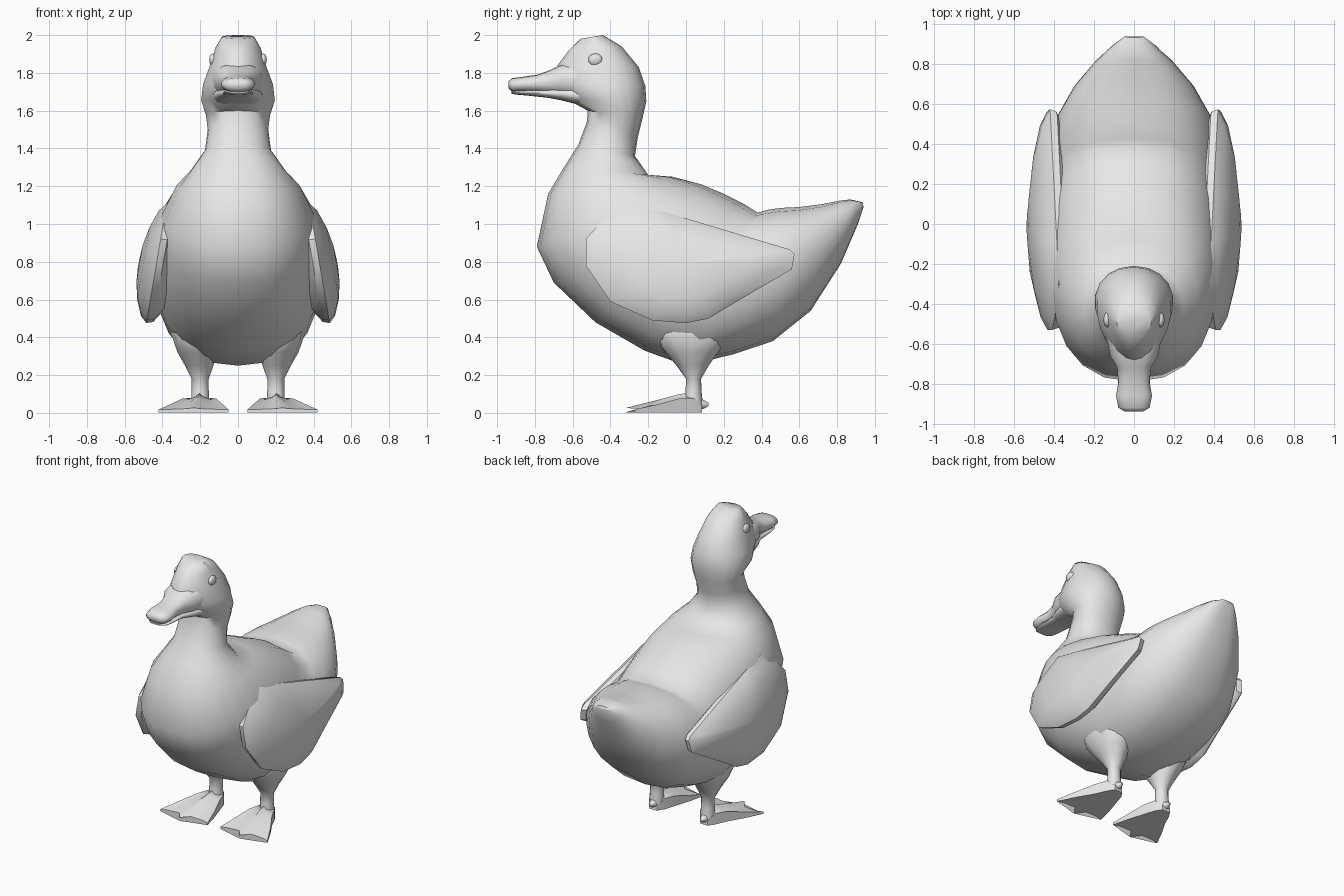
import bpy, bmesh, math
from mathutils import Vector

cube = bpy.data.objects.get("Cube")
if cube:
    bpy.data.objects.remove(cube, do_unlink=True)

GREY = (0.8, 0.8, 0.8, 1)
plain = bpy.data.materials.new("plain_grey")
plain.use_nodes = True
plain.diffuse_color = GREY
plain.node_tree.nodes["Principled BSDF"].inputs["Base Color"].default_value = GREY


def finish(name, bm, mirrored=False, angle=50):
    """Turn a bmesh into a smooth shaded object, optionally mirrored over x."""
    bmesh.ops.recalc_face_normals(bm, faces=bm.faces)
    mesh = bpy.data.meshes.new(name)
    bm.to_mesh(mesh)
    bm.free()
    mesh.materials.append(plain)
    obj = bpy.data.objects.new(name, mesh)
    bpy.context.collection.objects.link(obj)
    bpy.ops.object.select_all(action='DESELECT')
    obj.select_set(True)
    bpy.context.view_layer.objects.active = obj
    bpy.ops.object.shade_smooth_by_angle(angle=math.radians(angle))
    if mirrored:
        obj.modifiers.new("mirror", 'MIRROR')


def loft(name, rings, mirrored=False, angle=50):
    """Skin a list of closed rings and cap both ends."""
    bm = bmesh.new()
    loops = [[bm.verts.new(p) for p in ring] for ring in rings]
    n = len(loops[0])
    for a, b in zip(loops, loops[1:]):
        for i in range(n):
            j = (i + 1) % n
            bm.faces.new((a[i], a[j], b[j], b[i]))
    bm.faces.new(loops[0])
    bm.faces.new(loops[-1])
    finish(name, bm, mirrored, angle)


def oval(a, b, width, power=1.0, sides=20, cx=0.0, egg=0.0):
    """Ring through side-profile points a and b (y, z), bulging sideways by width."""
    a, b = Vector((cx, *a)), Vector((cx, *b))
    ring = []
    for i in range(sides):
        t = math.tau * i / sides
        s = math.sin(t)
        x = math.copysign(abs(s) ** power, s) * width * (1 - egg * math.cos(t))
        p = (a + b) / 2 + (a - b) / 2 * math.cos(t)
        ring.append(p + Vector((x, 0, 0)))
    return ring


# Head, neck, breast, belly and tail: front/bottom point, back/top point, half width
head = [
    ((-.56, 1.98), (-.44, 2.0), .085),
    ((-.62, 1.92), (-.34, 1.94), .12),
    ((-.68, 1.84), (-.25, 1.83), .15),
    ((-.69, 1.75), (-.215, 1.73), .185),
    ((-.63, 1.66), (-.21, 1.65), .195),
    ((-.52, 1.60), (-.23, 1.56), .17),
]
breast = [
    ((-.525, 1.54), (-.255, 1.46), .16),
    ((-.57, 1.42), (-.27, 1.36), .175),
    ((-.64, 1.31), (-.20, 1.26), .25),
    ((-.73, 1.16), (-.07, 1.25), .325),
    ((-.79, .88), (.08, 1.21), .405),
    ((-.70, .69), (.20, 1.16), .435),
]
belly = [
    ((-.48, .48), (.30, 1.11), .44),
    ((-.22, .33), (.38, 1.06), .44),
    ((0, .25), (.43, 1.075), .43),
    ((.25, .31), (.50, 1.085), .42),
    ((.46, .38), (.60, 1.09), .39),
    ((.66, .54), (.72, 1.105), .30),
    ((.82, .79), (.82, 1.125), .19),
    ((.91, 1.0), (.87, 1.13), .11),
    ((.94, 1.09), (.935, 1.115), .05),
]
rings = [oval(a, b, w, egg=.15) for a, b, w in head]
rings += [oval(a, b, w, power=.85) for a, b, w in breast]
rings += [oval(a, b, w, power=.76) for a, b, w in belly]
loft("body", rings, angle=60)

# Bill halves: y, bottom, top, half width
upper = [
    (-.56, 1.66, 1.86, .14), (-.66, 1.68, 1.845, .12), (-.72, 1.69, 1.815, .085),
    (-.79, 1.697, 1.79, .078), (-.86, 1.70, 1.78, .09), (-.92, 1.70, 1.772, .078),
    (-.94, 1.72, 1.755, .045),
]
lower = [
    (-.56, 1.63, 1.73, .135), (-.66, 1.655, 1.725, .11), (-.73, 1.668, 1.715, .08),
    (-.84, 1.68, 1.709, .08), (-.90, 1.685, 1.705, .07), (-.925, 1.69, 1.70, .045),
]
for name, rows in (("upper_bill", upper), ("lower_bill", lower)):
    loft(name, [oval((y, z0), (y, z1), w, power=.65, sides=16) for y, z0, z1, w in rows])

# Eyes
bm = bmesh.new()
bmesh.ops.create_uvsphere(bm, u_segments=14, v_segments=8, radius=.038)
bmesh.ops.scale(bm, vec=(.5, 1, .85), verts=bm.verts)
bmesh.ops.translate(bm, vec=(.134, -.48, 1.87), verts=bm.verts)
finish("eyes", bm, mirrored=True)

# Wings: side outline swollen outwards in shrinking rings
outline = [
    (-.53, .92), (-.46, 1.0), (-.30, 1.11), (-.10, 1.06), (.20, .97), (.55, .865),
    (.575, .84), (.56, .76), (.27, .59), (.12, .50), (0, .475), (-.18, .49),
    (-.40, .59), (-.53, .78),
]


def wing_ring(scale, lift):
    ring = []
    for y, z in outline:
        y, z = y * scale, .79 + (z - .79) * scale
        ring.append(Vector((.43 + (.8 - z) * .17 + lift, y, z)))
    return ring


loft("wings", [wing_ring(s, h) for s, h in (
    (.75, -.09), (.98, -.035), (1, 0), (.88, .035), (.6, .07), (.3, .09), (.06, .095))],
    mirrored=True, angle=40)

# Legs: centre x, radius x, centre y, radius y, height
legs = [
    (.20, .05, .04, .05, .04), (.20, .045, .04, .042, .12), (.20, .045, .04, .04, .18),
    (.205, .075, .035, .085, .25), (.215, .105, .03, .14, .32), (.235, .12, .03, .22, .42),
    (.22, .08, .04, .15, .6),
]
loft("legs", [oval((y - ry, z), (y + ry, z), rx, sides=12, cx=x)
              for x, rx, y, ry, z in legs], mirrored=True, angle=60)

# Webbed feet: y, centre x, half width, ridge height, edge height, toe reach
feet = [
    (.085, .20, .03, .05, .035, 0), (.04, .20, .06, .11, .08, 0),
    (-.04, .205, .09, .098, .075, 0), (-.15, .22, .14, .066, .045, .01),
    (-.27, .235, .185, .026, .018, .05),
]


def foot_ring(y, cx, w, ridge, edge, reach):
    top, bottom = [], []
    for k in range(-4, 5):
        u = k / 4
        toe = 1 - abs(u) if k % 4 == 0 else -.3
        z = ridge + (edge - ridge) * abs(u)
        if k % 4:
            z -= .12 * (ridge - .01)
        p = Vector((cx + w * u, y - reach * toe, z))
        top.append(p)
        bottom.append(Vector((p.x, p.y, .003)))
    return top + bottom[::-1]


loft("feet", [foot_ring(*row) for row in feet], mirrored=True, angle=50)

# Hind toes
loft("hind_toes", [oval((y, z - r), (y, z + r), r, sides=8, cx=.2) for y, z, r in (
    (.05, .055, .035), (.09, .045, .025), (.12, .045, .008))], mirrored=True)
